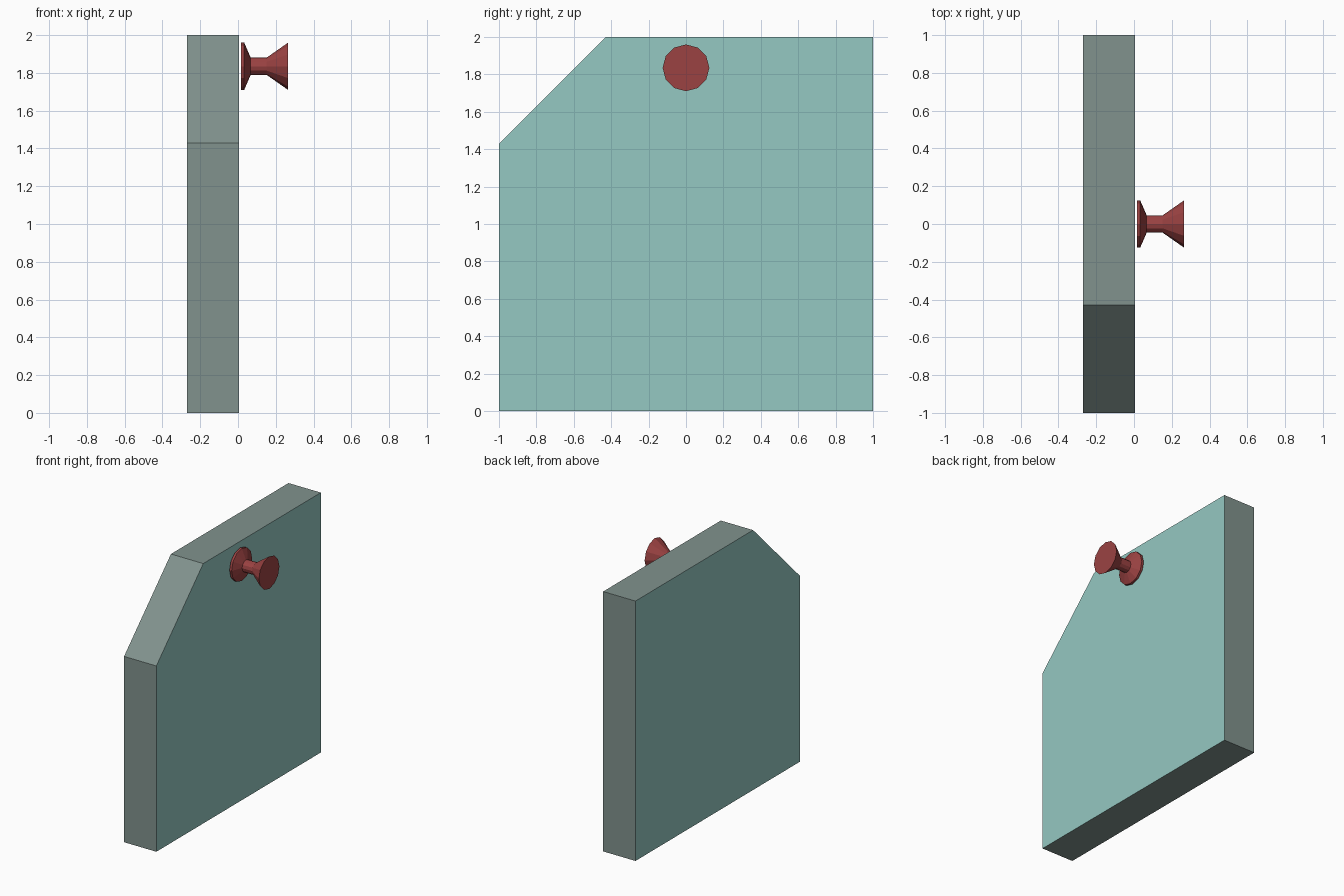
import bpy, bmesh
from math import cos, sin, tau

if "Cube" in bpy.data.objects:
    bpy.data.objects.remove(bpy.data.objects["Cube"])


def material(name, rgb):
    mat = bpy.data.materials.new(name)
    mat.diffuse_color = (*rgb, 1)
    mat.use_nodes = True
    mat.node_tree.nodes["Principled BSDF"].inputs["Base Color"].default_value = mat.diffuse_color
    return mat


def add_object(name, bm, mats):
    bmesh.ops.recalc_face_normals(bm, faces=bm.faces)
    mesh = bpy.data.meshes.new(name)
    bm.to_mesh(mesh)
    bm.free()
    for m in mats:
        mesh.materials.append(m)
    obj = bpy.data.objects.new(name, mesh)
    bpy.context.collection.objects.link(obj)
    return obj


teal = material("teal_face", (0.30, 0.58, 0.54))
edge = material("grey_green_edge", (0.22, 0.29, 0.27))
red = material("red_pin", (0.33, 0.055, 0.055))

# Note board: square with one clipped corner, extruded along x
outline = [(-1, 0), (1, 0), (1, 2), (-0.43, 2), (-1, 1.43)]
bm = bmesh.new()
face = bm.faces.new([bm.verts.new((-0.27, y, z)) for y, z in outline])
ext = bmesh.ops.extrude_face_region(bm, geom=[face], use_keep_orig=True)
new_verts = [g for g in ext["geom"] if isinstance(g, bmesh.types.BMVert)]
bmesh.ops.translate(bm, verts=new_verts, vec=(0.275, 0, 0))
bm.normal_update()
for f in bm.faces:
    f.material_index = 0 if abs(f.normal.x) > 0.9 else 1
add_object("board", bm, [teal, edge])

# Push pin: faceted lathe profile of (x, radius) around the x axis
SIDES, PIN_Z = 12, 1.835
profile = [(0.015, 0.125), (0.033, 0.125), (0.067, 0.046),
           (0.152, 0.046), (0.265, 0.125)]
bm = bmesh.new()
rings = [[bm.verts.new((x, r * cos(tau * i / SIDES), PIN_Z + r * sin(tau * i / SIDES)))
          for i in range(SIDES)] for x, r in profile]
for a, b in zip(rings, rings[1:]):
    for i in range(SIDES):
        j = (i + 1) % SIDES
        bm.faces.new((a[i], a[j], b[j], b[i]))
bm.faces.new(rings[0])
bm.faces.new(rings[-1])
add_object("push_pin", bm, [red])
